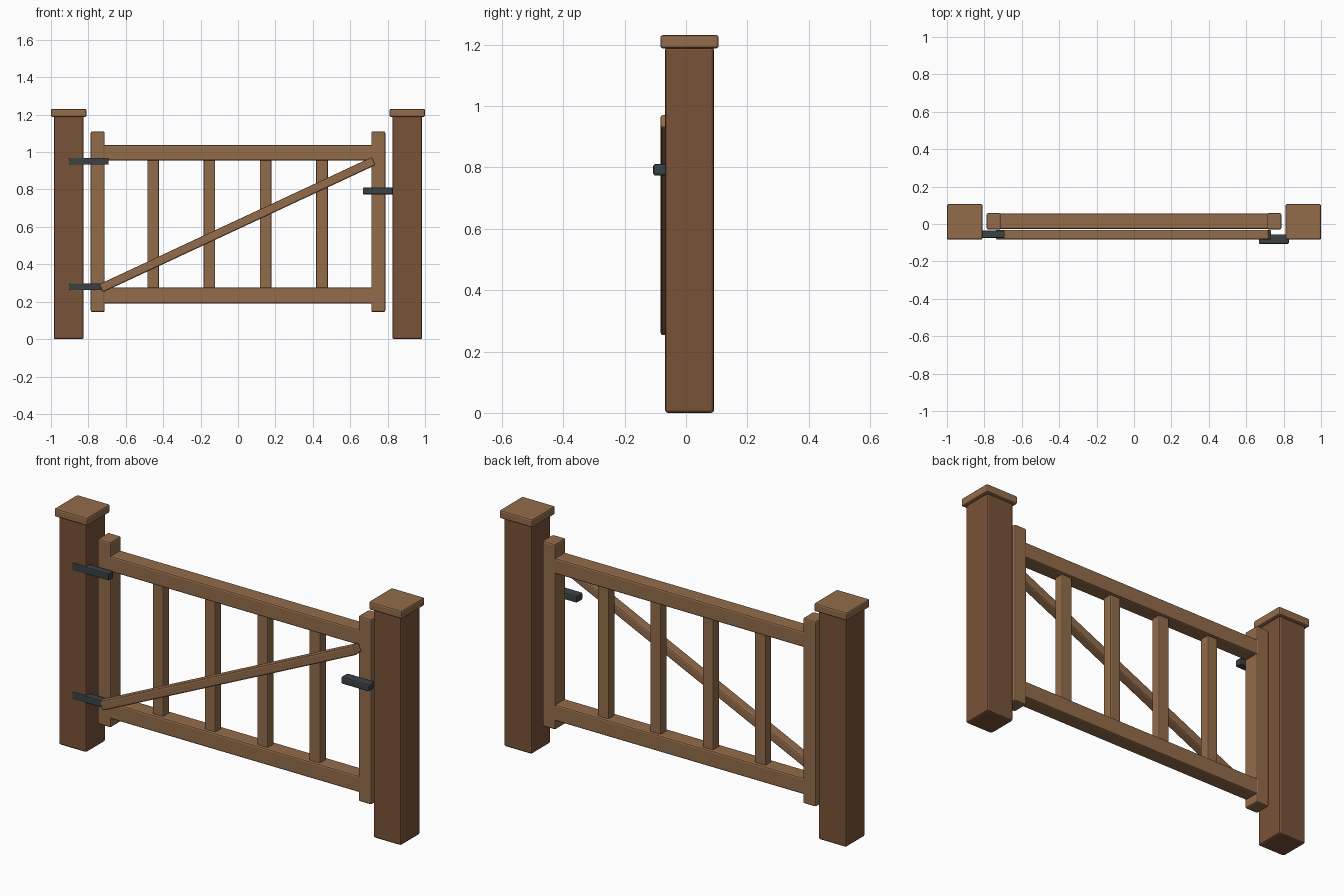
import bpy, math

if "Cube" in bpy.data.objects:
    bpy.data.objects.remove(bpy.data.objects["Cube"])


def material(name, rgb):
    m = bpy.data.materials.new(name)
    m.diffuse_color = (*rgb, 1)
    m.use_nodes = True
    m.node_tree.nodes["Principled BSDF"].inputs["Base Color"].default_value = m.diffuse_color
    return m


DARK = material("dark_wood", (0.19, 0.085, 0.039))
LIGHT = material("light_wood", (0.29, 0.15, 0.07))
IRON = material("iron", (0.042, 0.054, 0.06))
Y = 0.0115  # depth centre of posts and gate


def box(name, x, y, z, mat, bevel=0.008, tilt=0.0):
    """Bevelled box from (min, max) ranges, optionally tilted about y."""
    centre = [(a + b) / 2 for a, b in (x, y, z)]
    bpy.ops.mesh.primitive_cube_add(size=1, location=centre)
    ob = bpy.context.object
    ob.name = name
    ob.scale = [b - a for a, b in (x, y, z)]
    bpy.ops.object.transform_apply(location=False, rotation=False, scale=True)
    ob.rotation_euler.y = tilt
    ob.data.materials.append(mat)
    mod = ob.modifiers.new("edges", 'BEVEL')
    mod.width = bevel
    mod.segments = 2
    return ob


def span(c, w):
    return (c - w / 2, c + w / 2)


# Posts, caps and gate stiles, mirrored left and right
for side, s in (("left", -1), ("right", 1)):
    box(f"{side}_post", span(s * 0.905, 0.16), span(Y, 0.16), (0, 1.192), DARK, 0.01)
    box(f"{side}_post_cap", span(s * 0.905, 0.19), span(Y, 0.19), (1.188, 1.231), LIGHT)
    box(f"{side}_stile", span(s * 0.75, 0.075), span(0.014, 0.088), (0.145, 1.11), LIGHT)

# Rails
for name, z in (("bottom_rail", (0.19, 0.275)), ("top_rail", (0.955, 1.037))):
    box(name, (-0.725, 0.725), span(0.014, 0.083), z, LIGHT)

# Balusters
for i in range(4):
    box(f"baluster_{i + 1}", span(-0.454 + 0.301 * i, 0.062), span(0.014, 0.052),
        (0.26, 0.97), LIGHT, 0.006)

# Diagonal brace on the front
box("diagonal_brace", span(-0.003, 1.61), (-0.083, -0.031), span(0.612, 0.047),
    LIGHT, 0.008, -math.radians(25))

# Hinges and latch
for name, z in (("lower_hinge", 0.28), ("upper_hinge", 0.951)):
    box(name, (-0.904, -0.692), (-0.074, -0.036), span(z, 0.037), IRON, 0.005)
box("latch", (0.667, 0.829), (-0.107, -0.055), (0.773, 0.811), IRON, 0.008)
